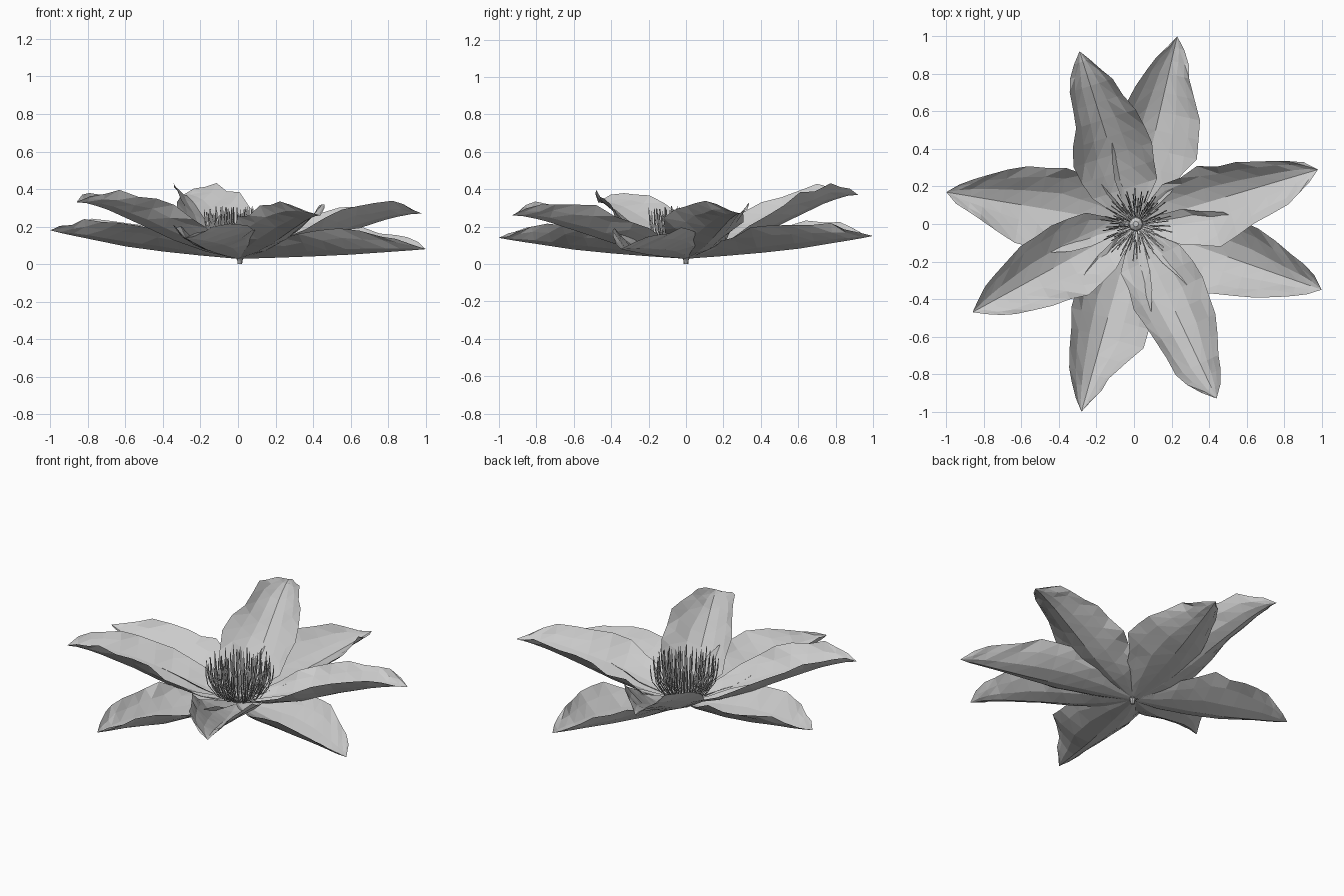
import bpy, bmesh, math, random
from mathutils import Vector

if "Cube" in bpy.data.objects:
    bpy.data.objects.remove(bpy.data.objects["Cube"])

random.seed(4)
T = [0, .2, .4, .6, .8, .92, 1]              # stations along a petal
LIFT = [0, .07, .13, .135, .095, .045, 0]    # how far the edges curl up
RISE_UPPER = [0, .13, .33, .6, .86, .98, 1]  # midline height, inner whorl
RISE_LOWER = [0, .12, .26, .44, .71, .87, 1] # midline height, outer whorl


def interp(values, t):
    for i in range(len(T) - 1):
        if t <= T[i + 1]:
            k = (t - T[i]) / (T[i + 1] - T[i])
            return values[i] * (1 - k) + values[i + 1] * k
    return values[-1]


def finish(bm, name):
    mesh = bpy.data.meshes.new(name)
    bm.to_mesh(mesh)
    bm.free()
    obj = bpy.data.objects.new(name, mesh)
    bpy.context.collection.objects.link(obj)
    return obj


def petal(name, tip, left, right, rise):
    """Cupped, creased petal from the centre to its tip."""
    bm = bmesh.new()
    axis = Vector((tip[0], tip[1], 0))
    side = Vector((-axis.y, axis.x, 0)).normalized()
    wl, wr = [.015] + left + [0], [.015] + right + [0]
    rows = []
    for t in (.02, .1, .2, .3, .4, .5, .6, .7, .8, .87, .94):
        row = []
        for s in (-1, -.75, -.4, 0, .4, .75, 1):
            w = interp(wl if s > 0 else wr, t)
            edge = abs(s) ** 3 * min(1, 3 * t) * (1 - t * .5)
            p = axis * t + side * (s * w + random.uniform(-.014, .014) * edge)
            p.z = .028 + (tip[2] - .028) * interp(rise, t)
            p.z += interp(LIFT, t) * abs(s) ** 1.7
            p.z += random.uniform(-.025, .025) * edge
            row.append(bm.verts.new(p))
        rows.append(row)
    for a, b in zip(rows, rows[1:]):
        for i in range(len(a) - 1):
            if i < 3:
                bm.faces.new((a[i], a[i + 1], b[i + 1]))
                bm.faces.new((a[i], b[i + 1], b[i]))
            else:
                bm.faces.new((a[i], a[i + 1], b[i]))
                bm.faces.new((a[i + 1], b[i + 1], b[i]))
    end = bm.verts.new(tip)
    for i in range(6):
        bm.faces.new((rows[-1][i], rows[-1][i + 1], end))
    return finish(bm, name)


# Inner whorl: tip, left half-widths, right half-widths
inner = [
    ((-.29, .92, .37), [.17, .21, .15, .12, .06], [.19, .22, .19, .12, .06]),
    ((-.86, -.47, .33), [.17, .21, .165, .12, .06], [.18, .21, .19, .12, .06]),
    ((.44, -.93, .26), [.17, .22, .19, .1, .065], [.17, .2, .17, .14, .08]),
    ((.98, .29, .27), [.16, .19, .16, .11, .07], [.17, .24, .18, .13, .06]),
]
# Outer whorl
outer = [
    ((.23, 1.0, .15), [.16, .22, .18, .12, .05], [.15, .24, .22, .11, .08]),
    ((-1.0, .17, .18), [.16, .22, .2, .11, .06], [.17, .24, .2, .13, .07]),
    ((-.28, -1.0, .14), [.15, .22, .23, .1, .05], [.14, .21, .18, .12, .07]),
    ((1.0, -.35, .08), [.16, .22, .2, .12, .08], [.15, .23, .19, .11, .07]),
]
for n, (tip, left, right) in enumerate(inner):
    petal(f"inner_petal_{n + 1}", tip, left, right, RISE_UPPER)
for n, (tip, left, right) in enumerate(outer):
    petal(f"outer_petal_{n + 1}", tip, left, right, RISE_LOWER)

# Stamens: thin three-sided filaments that spread and then turn upright
bm = bmesh.new()
centre = Vector((.015, -.005, 0))
count = 110
for i in range(count):
    ang = i * 2.39996 + random.uniform(-.1, .1)
    reach = .2 * math.sqrt((i + 12) / (count + 12))
    top = random.uniform(.25, .31)
    out = Vector((math.cos(ang), math.sin(ang), 0))
    tan = Vector((-out.y, out.x, 0))
    prev = None
    for r, h, thick in ((.2, 0, .003), (.65, .15, .003), (.93, .5, .003),
                        (.97, .72, .0045), (1, 1, .002)):
        p = centre + out * reach * r
        p.z = .045 + (top - .045) * h
        ring = []
        for k in range(3):
            a = k * math.tau / 3
            ring.append(bm.verts.new(p + out * math.cos(a) * thick + tan * math.sin(a) * thick))
        if prev:
            for k in range(3):
                j = (k + 1) % 3
                bm.faces.new((prev[k], prev[j], ring[j], ring[k]))
        prev = ring
    bm.faces.new(prev)
finish(bm, "stamens")


def lathe(name, profile, sides):
    bm = bmesh.new()
    rings = []
    for r, z in profile:
        rings.append([bm.verts.new((.01 + r * math.cos(k * math.tau / sides),
                                    r * math.sin(k * math.tau / sides), z)) for k in range(sides)])
    for a, b in zip(rings, rings[1:]):
        for k in range(sides):
            j = (k + 1) % sides
            bm.faces.new((a[k], a[j], b[j], b[k]))
    bm.faces.new(rings[0][::-1])
    bm.faces.new(rings[-1])
    return finish(bm, name)


# Short stem stub and the small heart of the flower
lathe("stem", [(.012, 0), (.014, .02), (.022, .035)], 8)
lathe("flower_heart", [(.025, .03), (.042, .05), (.035, .075), (.015, .09)], 8)
